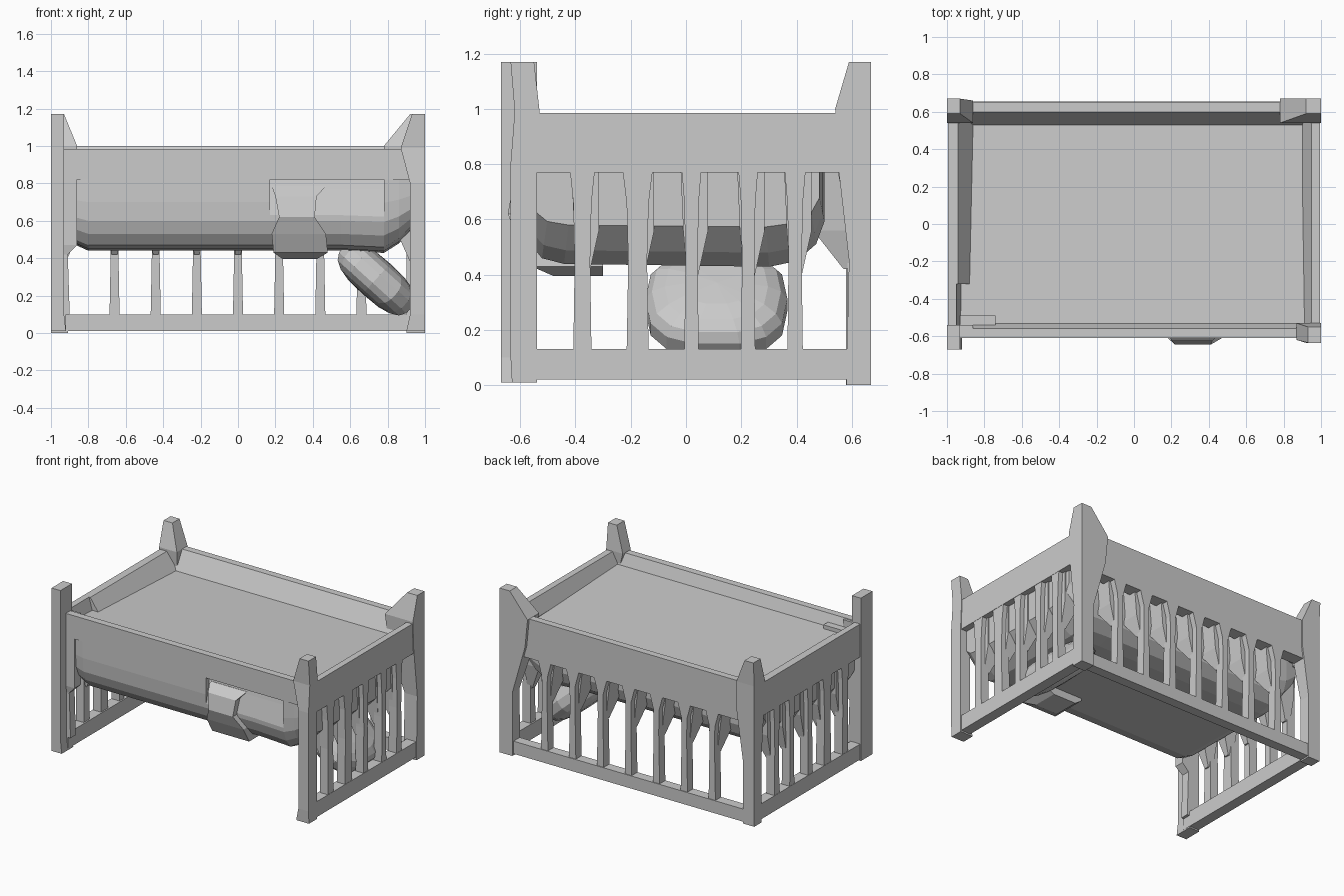
import bpy, bmesh, math
from mathutils import Vector

if "Cube" in bpy.data.objects:
    bpy.data.objects.remove(bpy.data.objects["Cube"])


def mesh_object(name, bm):
    bmesh.ops.recalc_face_normals(bm, faces=bm.faces)
    me = bpy.data.meshes.new(name)
    bm.to_mesh(me)
    bm.free()
    ob = bpy.data.objects.new(name, me)
    bpy.context.collection.objects.link(ob)
    return ob


def loft(name, rings):
    bm = bmesh.new()
    vs = [[bm.verts.new(p) for p in r] for r in rings]
    n = len(vs[0])
    for a, b in zip(vs, vs[1:]):
        for i in range(n):
            j = (i + 1) % n
            bm.faces.new((a[i], a[j], b[j], b[i]))
    bm.faces.new(vs[0])
    bm.faces.new(vs[-1])
    return mesh_object(name, bm)


def rect(x0, x1, y0, y1, z):
    return [(x0, y0, z), (x1, y0, z), (x1, y1, z), (x0, y1, z)]


def box(name, x0, x1, y0, y1, z0, z1):
    return loft(name, [rect(x0, x1, y0, y1, z0), rect(x0, x1, y0, y1, z1)])


def along_x(name, profile, x0, x1):
    return loft(name, [[(x, y, z) for y, z in profile] for x in (x0, x1)])


def along_y(name, profile, y0, y1):
    return loft(name, [[(x, y, z) for x, z in profile] for y in (y0, y1)])


# Corner posts, some flaring where they meet the rails
loft("front_left_post", [rect(-1, -.92, -.67, -.54, .01), rect(-1, -.93, -.67, -.54, .1),
     rect(-1, -.93, -.67, -.54, 1.17)])
loft("front_left_gusset", [rect(-.95, -.9, -.6, -.54, .1), rect(-.95, -.91, -.6, -.54, .42),
     rect(-.95, -.86, -.61, -.54, .47), rect(-.95, -.86, -.61, -.54, .98)])
box("front_left_block", -.93, -.74, -.56, -.49, .86, .93)
loft("front_right_post", [rect(.9, 1, -.63, -.54, .01), rect(.92, 1, -.635, -.54, .1),
     rect(.92, 1, -.635, -.54, .8), rect(.87, 1, -.62, -.53, .99), rect(.93, 1, -.635, -.55, 1.17)])
loft("back_left_post", [rect(-1, -.91, .58, .66, 0), rect(-1, -.91, .58, .66, .45),
     rect(-1, -.86, .55, .66, .8), rect(-1, -.86, .54, .66, 1.0),
     rect(-1, -.93, .59, .67, 1.17)])
loft("back_right_post", [rect(.9, 1, .58, .67, 0), rect(.9, 1, .59, .67, .45),
     rect(.8, 1, .55, .67, .8), rect(.78, 1, .54, .67, 1.0),
     rect(.92, 1, .59, .67, 1.17)])

# Top rails with sloped inner faces
along_x("front_rail", [(-.61, .82), (-.61, .985), (-.56, .985), (-.53, .9), (-.53, .82)], -.95, .93)
along_x("back_rail", [(.65, .72), (.65, 1), (.6, 1), (.53, .87), (.56, .72)], -.93, .93)
along_y("left_rail", [(-.995, .75), (-.995, .985), (-.95, .985), (-.92, .88), (-.92, .75)], -.58, .62)
along_y("left_rail_slope", [(-.96, .8), (-.96, .985), (-.94, .985), (-.86, .87), (-.86, .8)], -.32, .6)
along_y("right_rail", [(.995, .77), (.995, .985), (.95, .985), (.9, .88), (.93, .77)], -.58, .62)

# Bottom rails, open at the front
box("back_bottom_rail", -.95, .95, .585, .655, .01, .1)
box("left_bottom_rail", -.995, -.92, -.6, .6, .02, .13)
box("right_bottom_rail", .92, .995, -.6, .6, .02, .13)

# Top deck, slightly lower toward the back
along_x("deck", [(-.56, .77), (.56, .77), (.56, .87), (-.56, .905)], -.95, .95)

# Back slats with angled braces reaching to the padded body
for i in range(7):
    x = -.66 + .22 * i
    loft("back_slat", [rect(x - .027, x + .027, .585, .65, .09),
                       rect(x - .02, x + .02, .585, .65, .46),
                       rect(x - .022, x + .022, .57, .65, .62),
                       rect(x - .06, x + .06, .56, .65, .76)])
    loft("back_brace", [rect(x - .015, x + .015, .57, .61, .42),
                        rect(x - .03, x + .05, .46, .61, .56),
                        rect(x - .06, x + .07, .46, .61, .79)])

# Side slats and braces on both ends
for s in (-1, 1):
    for y, w in ((-.375, .033), (-.175, .04), (.02, .026), (.225, .026), (.395, .028)):
        xs = sorted((s * .93, s * .993))
        xb = sorted((s * .84, s * .96))
        xa = sorted((s * .92, s * .96))
        end = "right" if s > 0 else "left"
        loft(end + "_slat", [rect(*xs, y - w, y + w, .11), rect(*xs, y - w * .85, y + w * .85, .45),
                             rect(*xs, y - w, y + w, .66), rect(*xs, y - w * 1.4, y + w * 1.4, .79)])
        loft(end + "_brace", [rect(*xa, y - .015, y + .02, .38), rect(*xb, y - .03, y + .06, .56),
                              rect(*xb, y - .04, y + .06, .79)])

# Padded body hanging under the deck, rounded along its lower edges
section = [(-.605, .83), (-.605, .7), (-.597, .6), (-.57, .53), (-.52, .47), (-.44, .45),
           (.3, .44), (.4, .46), (.47, .52), (.5, .6), (.5, .83)]


def ring(x, s):
    return [(x, y * (s * .1 + .9), .83 + (z - .83) * s) for y, z in section]


body = loft("padded_body", [ring(-.95, .6), ring(-.86, .93), ring(-.8, 1), ring(.2, 1),
                            ring(.55, 1), ring(.78, 1.03), ring(.86, .9), ring(.95, .66)])

# Wedge-shaped recess at the right of the front face, deepest under the rail
cut = along_x("recess_cutter", [(-.8, .825), (-.56, .825), (-.57, .77), (-.61, .58), (-.8, .58)], .17, .78)
cut.hide_render = True
cut.hide_viewport = True
mod = body.modifiers.new("recess", "BOOLEAN")
mod.object = cut
mod.solver = "EXACT"

# Faceted bulge blending into the front of the body
loft("front_bulge", [rect(.24, .42, -.48, -.3, .395), rect(.19, .48, -.56, -.3, .43),
                     rect(.18, .47, -.61, -.3, .53), rect(.22, .41, -.645, -.3, .62),
                     rect(.2, .42, -.625, -.3, .73), rect(.18, .47, -.57, -.3, .785)])

# Hanging fold beside the right end
bpy.ops.mesh.primitive_uv_sphere_add(segments=14, ring_count=9, location=(.74, .11, .29),
                                     rotation=(0, math.radians(42), 0))
fold = bpy.context.object
fold.name = "hanging_fold"
for v in fold.data.vertices:
    v.co = Vector([math.copysign(abs(c) ** .75, c) * k for c, k in zip(v.co, (.25, .26, .11))])
